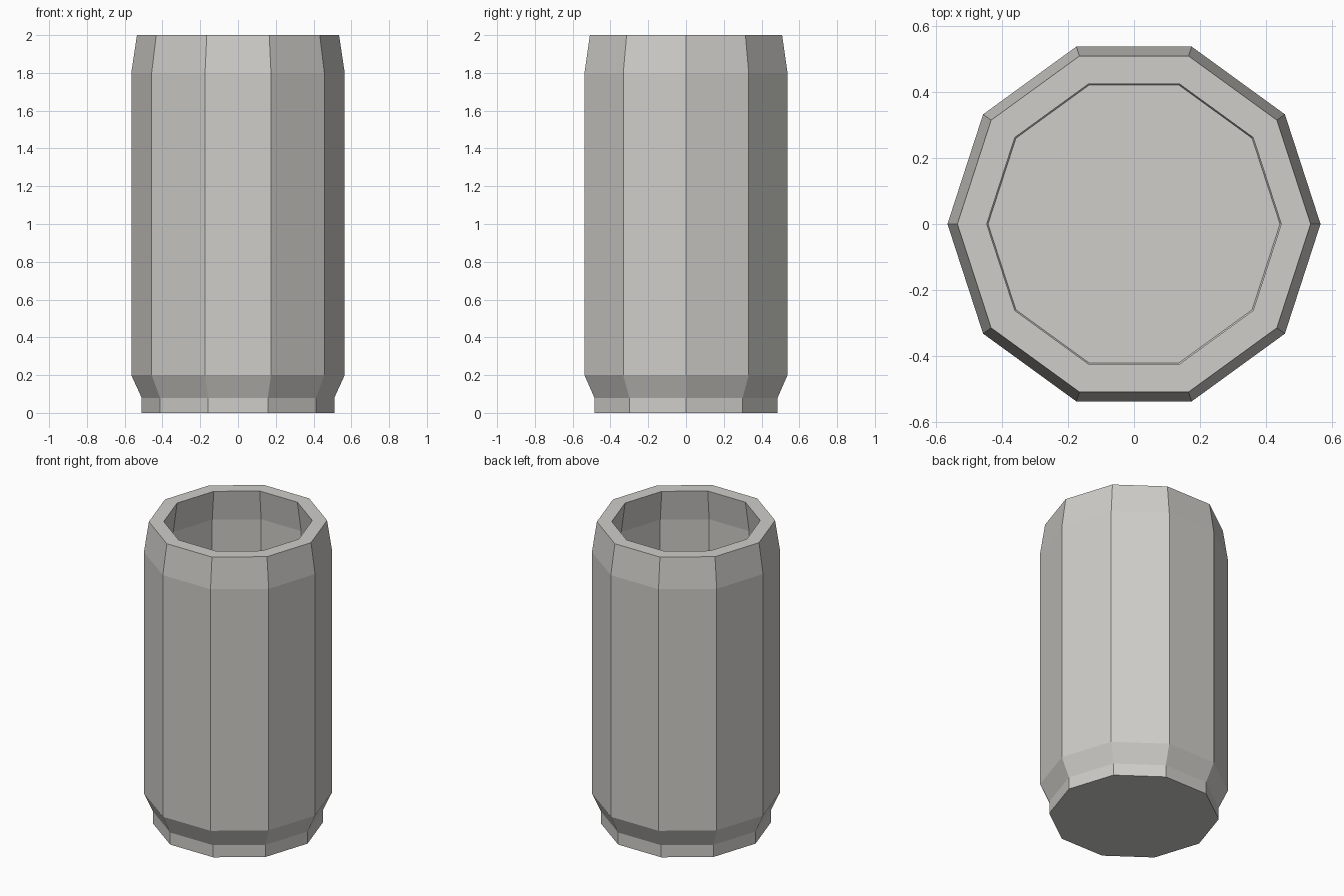
import bpy, bmesh, math

if "Cube" in bpy.data.objects:
    bpy.data.objects.remove(bpy.data.objects["Cube"])

SIDES = 10

# single flat grey
grey = bpy.data.materials.new("light_grey")
grey.diffuse_color = (0.62, 0.61, 0.58, 1)
grey.use_nodes = True
grey.node_tree.nodes["Principled BSDF"].inputs["Base Color"].default_value = grey.diffuse_color

# radius, height: outer foot to rim, then down the inner wall to the floor
profile = [(0.51, 0.0), (0.51, 0.08), (0.565, 0.2), (0.565, 1.8), (0.535, 2.0),
           (0.446, 2.0), (0.475, 1.8), (0.475, 0.17), (0.442, 0.1)]

bm = bmesh.new()
rings = []
for r, z in profile:
    rings.append([bm.verts.new((r * math.cos(2 * math.pi * i / SIDES),
                                r * math.sin(2 * math.pi * i / SIDES), z))
                  for i in range(SIDES)])

# walls and rim
for a, b in zip(rings, rings[1:]):
    for i in range(SIDES):
        j = (i + 1) % SIDES
        bm.faces.new((a[i], a[j], b[j], b[i]))

# underside and inner floor
bm.faces.new(list(reversed(rings[0])))
bm.faces.new(rings[-1])
bmesh.ops.recalc_face_normals(bm, faces=bm.faces[:])

mesh = bpy.data.meshes.new("open_can")
bm.to_mesh(mesh)
bm.free()
mesh.materials.append(grey)
can = bpy.data.objects.new("open_can", mesh)
bpy.context.collection.objects.link(can)
